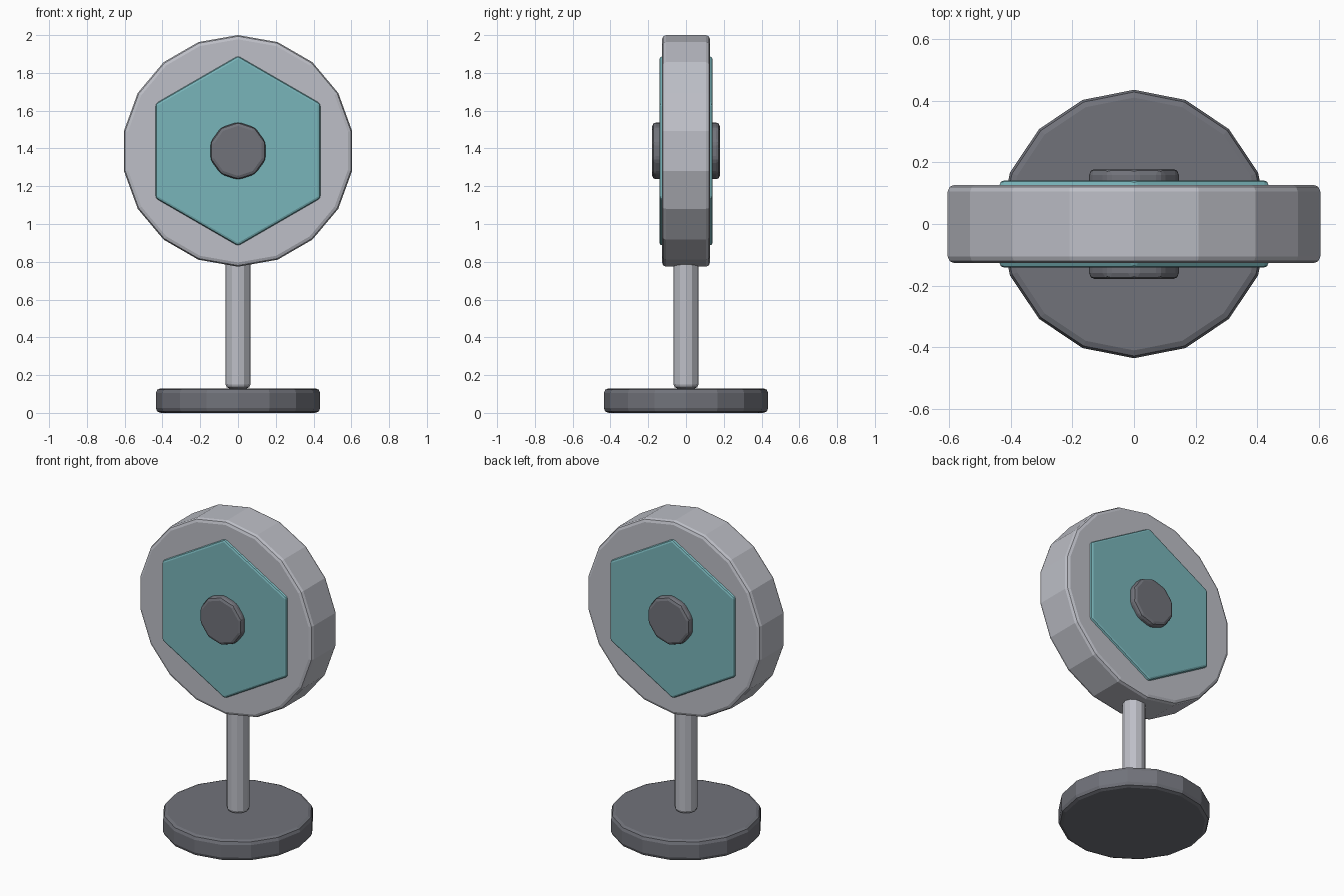
import bpy, math
from mathutils import Matrix

if "Cube" in bpy.data.objects:
    bpy.data.objects.remove(bpy.data.objects["Cube"])


def material(name, rgb):
    m = bpy.data.materials.new(name)
    m.diffuse_color = (*rgb, 1)
    m.use_nodes = True
    m.node_tree.nodes["Principled BSDF"].inputs["Base Color"].default_value = m.diffuse_color
    return m


light = material("light_grey", (0.51, 0.52, 0.57))
dark = material("dark_grey", (0.165, 0.17, 0.195))
teal = material("teal", (0.19, 0.46, 0.49))


def prism(name, sides, radius, depth, z, mat, bevel, upright=False):
    """Regular prism with bevelled rims; upright ones point a corner up and face the front."""
    bpy.ops.mesh.primitive_cylinder_add(vertices=sides, radius=radius, depth=depth)
    ob = bpy.context.object
    ob.name = name
    if upright:
        ob.data.transform(Matrix.Rotation(math.radians(90), 4, 'X'))
    ob.location.z = z
    ob.data.materials.append(mat)
    mod = ob.modifiers.new("rounded_edges", 'BEVEL')
    mod.width = bevel
    mod.segments = 2
    mod.limit_method = 'ANGLE'
    mod.angle_limit = math.radians(32)
    return ob


# Stand
prism("base", 16, 0.435, 0.13, 0.065, dark, 0.025)
prism("pole", 12, 0.066, 0.82, 0.54, light, 0.02)

# Round head with a hexagonal panel and hub showing on both faces
HEAD_Z = 1.387
prism("head_disc", 18, 0.613, 0.254, HEAD_Z, light, 0.022, True)
prism("hexagon_panel", 6, 0.503, 0.282, HEAD_Z, teal, 0.014, True)
prism("hub", 10, 0.153, 0.358, HEAD_Z, dark, 0.02, True)
